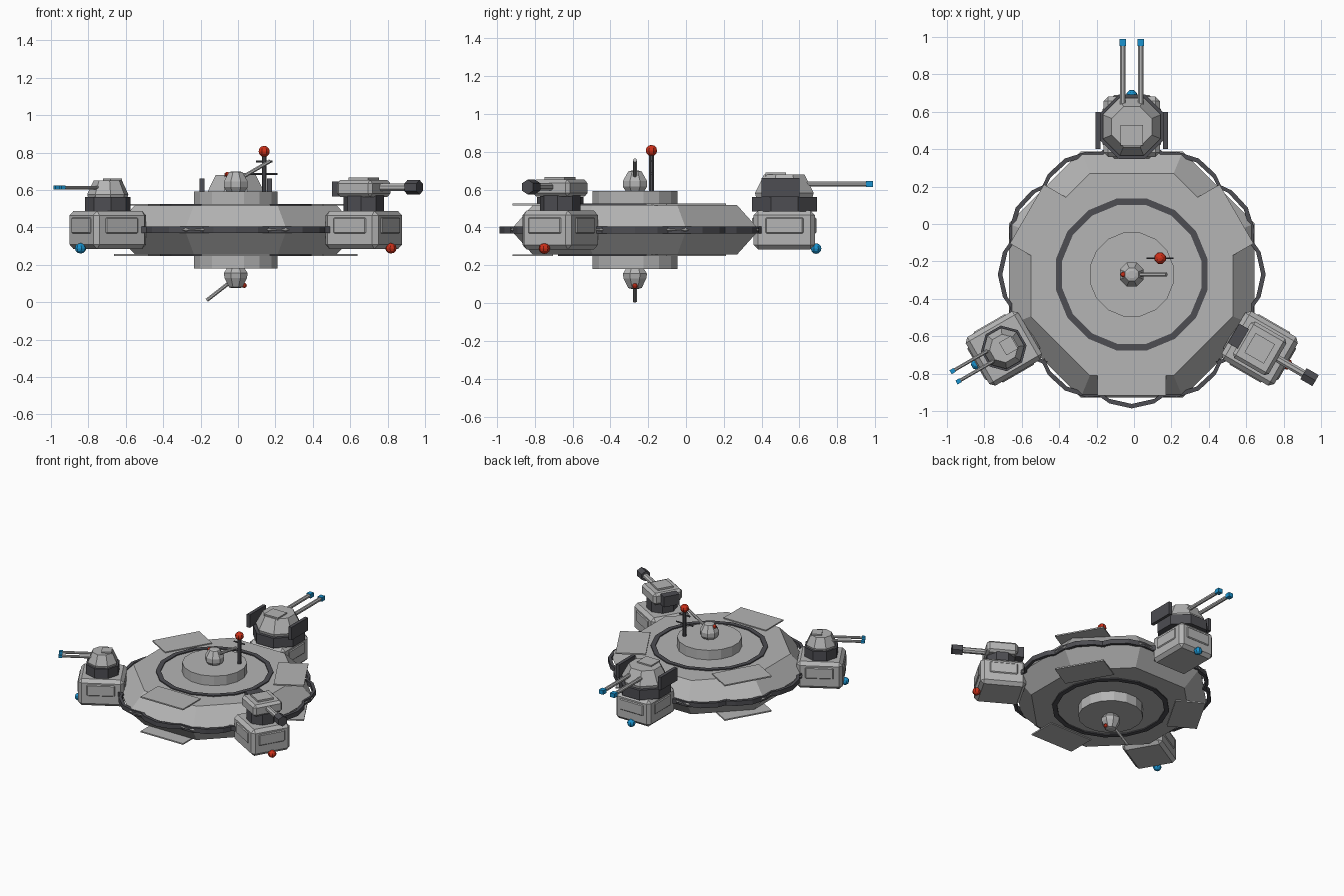
import bpy, bmesh
from math import pi, sin, cos, radians
from mathutils import Matrix, Vector

old = bpy.data.objects.get("Cube")
if old:
    bpy.data.objects.remove(old, do_unlink=True)


def material(name, rgb):
    m = bpy.data.materials.new(name)
    m.use_nodes = True
    m.diffuse_color = (*rgb, 1)
    m.node_tree.nodes["Principled BSDF"].inputs["Base Color"].default_value = (*rgb, 1)
    return m


HULL = material("hull grey", (0.46, 0.46, 0.46))
DARK = material("dark grey", (0.075, 0.075, 0.085))
BLUE = material("signal blue", (0.01, 0.29, 0.62))
RED = material("signal red", (0.62, 0.03, 0.01))

CENTRE = Matrix.Translation((-0.012, -0.27, 0))
MID = 0.387


def finish(name, bm, mat, frame):
    bm.transform(frame)
    bmesh.ops.recalc_face_normals(bm, faces=bm.faces)
    mesh = bpy.data.meshes.new(name)
    bm.to_mesh(mesh)
    bm.free()
    mesh.materials.append(mat)
    ob = bpy.data.objects.new(name, mesh)
    bpy.context.scene.collection.objects.link(ob)
    return ob


def box(name, size, at, mat, frame=CENTRE, bevel=0):
    bm = bmesh.new()
    bmesh.ops.create_cube(bm, size=1)
    bm.transform(Matrix.Translation(at) @ Matrix.Diagonal((*size, 1)))
    if bevel:
        bmesh.ops.bevel(bm, geom=bm.edges[:], offset=bevel, segments=1, affect='EDGES')
    return finish(name, bm, mat, frame)


def lathe(name, profile, sides, mat, frame=CENTRE, ring=False):
    """Spin (flat radius, z) points; flats face the axes. Ends are capped unless ring."""
    bm = bmesh.new()
    rows = []
    for r, z in profile:
        rad = r / cos(pi / sides)
        rows.append([bm.verts.new((rad * cos((2 * k + 1) * pi / sides),
                                   rad * sin((2 * k + 1) * pi / sides), z))
                     for k in range(sides)])
    pairs = list(zip(rows, rows[1:]))
    if ring:
        pairs.append((rows[-1], rows[0]))
    else:
        bm.faces.new(rows[0])
        bm.faces.new(rows[-1])
    for a, b in pairs:
        for k in range(sides):
            j = (k + 1) % sides
            bm.faces.new((a[k], a[j], b[j], b[k]))
    return finish(name, bm, mat, frame)


def rod(name, a, b, radius, mat, frame=CENTRE, sides=8):
    a, b = Vector(a), Vector(b)
    turn = (b - a).to_track_quat('Z', 'Y').to_matrix().to_4x4()
    lathe(name, [(radius, 0), (radius, (b - a).length)], sides, mat,
          frame @ Matrix.Translation(a) @ turn)


def ball(name, at, radius, mat, frame=CENTRE):
    arc = [(radius * max(sin(k * pi / 6), 0.02), -radius * cos(k * pi / 6)) for k in range(7)]
    lathe(name, arc, 8, mat, frame @ Matrix.Translation(at))


def spoke(angle):
    return CENTRE @ Matrix.Rotation(radians(angle), 4, 'Z')


# Main octagonal hull and round hub
lathe("hull", [(0.54, 0.256), (0.657, MID), (0.54, 0.518)], 8, HULL)
lathe("hub", [(0.224, 0.18), (0.224, 0.592)], 16, HULL)

# Dark deck rings above and below
for name, z in (("upper_ring", 0.52), ("lower_ring", 0.254)):
    lathe(name, [(0.372, z - 0.006), (0.406, z - 0.006), (0.406, z + 0.006), (0.372, z + 0.006)],
          16, DARK, ring=True)

# Thin deck plates, three on each side
for angle in (-90, 30, 150):
    for name, z in (("upper_plate", 0.521), ("lower_plate", 0.253)):
        box(name, (0.214, 0.364, 0.01), (0.54 + 0.267 - 0.267, 0, z), HULL, spoke(angle))


# Angled grab bars round the rim
def grab_bar(frame):
    bm = bmesh.new()
    rows = []
    for y, x in ((-0.18, 0.635), (-0.12, 0.677), (0, 0.704), (0.12, 0.677), (0.18, 0.635)):
        rows.append([bm.verts.new((x + dx, y, MID + dz))
                     for dx, dz in ((-0.012, -0.018), (0.012, -0.018), (0.012, 0.018), (-0.012, 0.018))])
    for a, b in zip(rows, rows[1:]):
        for k in range(4):
            j = (k + 1) % 4
            bm.faces.new((a[k], a[j], b[j], b[k]))
    bm.faces.new(rows[0])
    bm.faces.new(rows[-1])
    finish("grab_bar", bm, DARK, frame)


for k in range(12):
    grab_bar(spoke(30 * k))

# Small sensor domes with whip rods on both ends of the hub
lathe("upper_sensor", [(0.048, 0.59), (0.064, 0.615), (0.064, 0.645), (0.036, 0.695), (0.02, 0.7)], 8, HULL)
lathe("lower_sensor", [(0.048, 0.18), (0.064, 0.155), (0.06, 0.13), (0.036, 0.08), (0.02, 0.075)], 8, HULL)
rod("upper_whip", (0.03, 0, 0.665), (0.185, 0, 0.755), 0.01, HULL)
rod("lower_whip", (-0.02, 0, 0.115), (-0.155, 0, 0.01), 0.01, HULL)
ball("upper_sensor_light", (-0.045, 0, 0.683), 0.014, RED)
ball("lower_sensor_light", (0.045, 0, 0.09), 0.014, RED)

# Signal mast with crossbars and red beacon
MAST = CENTRE @ Matrix.Translation((0.152, 0.087, 0))
rod("mast", (0, 0, 0.585), (0, 0, 0.785), 0.013, DARK, MAST)
rod("long_crossbar", (-0.072, 0, 0.685), (0.072, 0, 0.685), 0.005, DARK, MAST)
rod("short_crossbar", (-0.045, 0, 0.752), (0.045, 0, 0.752), 0.005, DARK, MAST)
ball("beacon", (0, 0, 0.806), 0.03, RED, MAST)


# Weapon pods: bevelled box with raised panels and a lamp; local x points outwards
def pod(frame, lamp):
    box("pod", (0.325, 0.3, 0.205), (0, 0, 0.386), HULL, frame, 0.024)
    box("pod_end_panel", (0.34, 0.2, 0.085), (0, 0, 0.41), HULL, frame, 0.006)
    box("pod_side_panel", (0.2, 0.312, 0.085), (0, 0, 0.41), HULL, frame, 0.006)
    ball("pod_lamp", (0.168, 0, 0.288), 0.028, lamp, frame)


# Twin gun turret: dark collar, faceted dome, hatch and two barrels
def twin_turret(frame, s, h):
    base = 0.562
    lathe("turret_collar", [(0.172 * s, 0.485), (0.172 * s, base)], 8, DARK, frame)
    lathe("turret_dome", [(0.15 * s, base), (0.155 * s, base + 0.02 * h),
                          (0.107 * s, base + 0.118 * h)], 8, HULL, frame)
    box("turret_hatch", (0.11 * s, 0.12 * s, 0.02), (-0.045 * s, 0, base + 0.118 * h), HULL, frame)
    z = base + 0.068 * h
    for y in (-0.048 * s, 0.048 * s):
        rod("barrel", (0.08 * s, y, z), (0.45 * s, y, z), 0.014 * s, HULL, frame)
        box("barrel_tip", (0.038 * s, 0.036 * s, 0.032 * s), (0.451 * s, y, z), BLUE, frame)


POD = Matrix.Translation((0.79, 0, 0))
rear, west, east = (spoke(a) @ POD for a in (90, 210, 330))

pod(rear, BLUE)
twin_turret(rear, 1, 1)
for y in (-0.18, 0.18):
    box("turret_shield", (0.2, 0.026, 0.1), (-0.02, y, 0.61), DARK, rear)

pod(west, BLUE)
twin_turret(west, 0.66, 0.75)

# Single cannon turret
pod(east, RED)
lathe("cannon_collar", [(0.1, 0.485), (0.1, 0.57)], 8, DARK, east)
box("cannon_housing", (0.22, 0.225, 0.09), (0, 0, 0.608), HULL, east, 0.018)
box("cannon_hatch", (0.12, 0.12, 0.03), (0, 0, 0.652), HULL, east)
box("cannon_power_block", (0.06, 0.12, 0.08), (-0.132, 0, 0.606), DARK, east)
rod("cannon_barrel", (0.09, 0, 0.614), (0.29, 0, 0.614), 0.02, HULL, east)
rod("cannon_muzzle", (0.27, 0, 0.614), (0.345, 0, 0.614), 0.034, DARK, east, 6)
